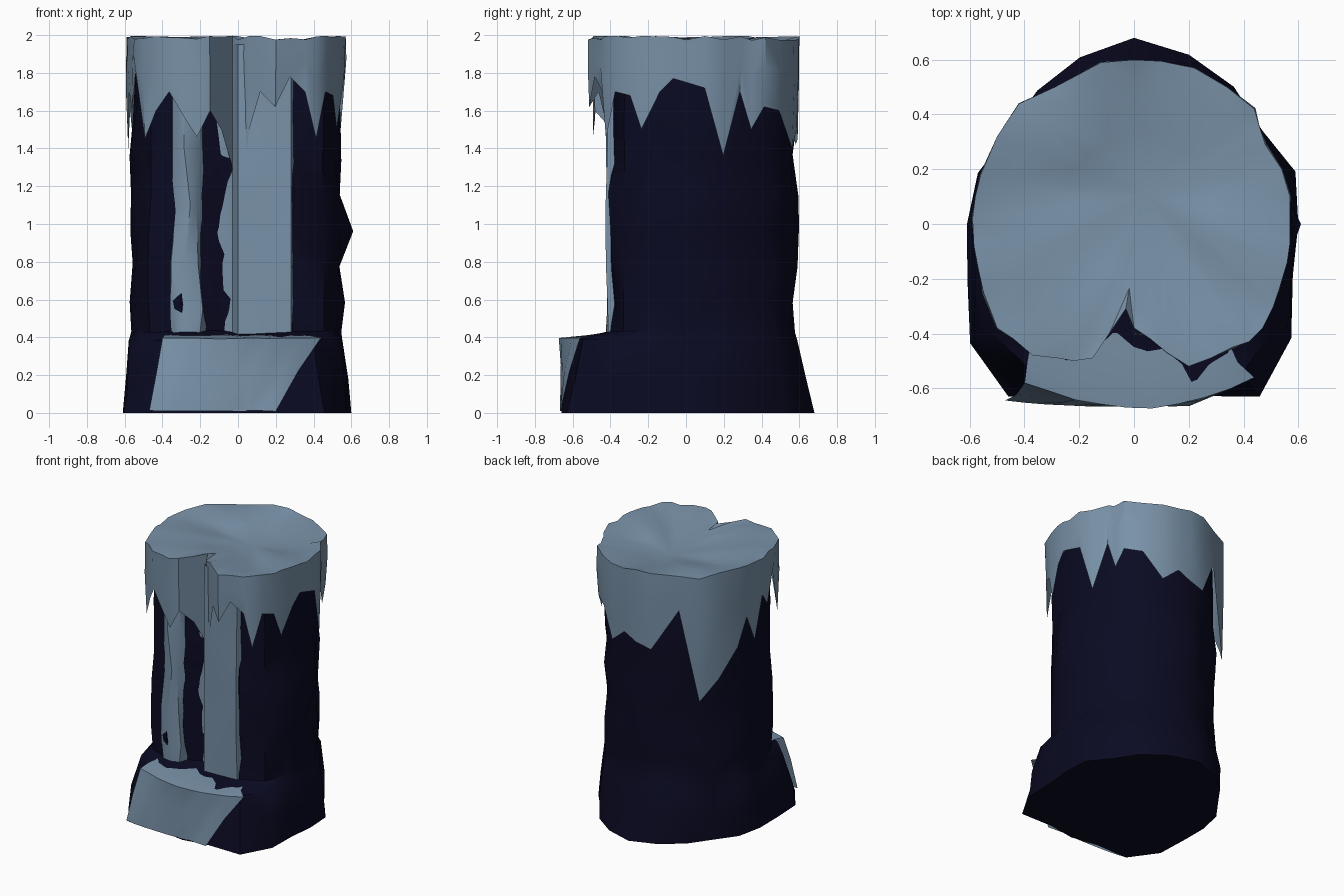
import bpy, bmesh, math, random
from mathutils import Vector

if "Cube" in bpy.data.objects:
    bpy.data.objects.remove(bpy.data.objects["Cube"])

random.seed(4)


def material(name, rgb):
    m = bpy.data.materials.new(name)
    m.diffuse_color = (*rgb, 1)
    m.use_nodes = True
    m.node_tree.nodes["Principled BSDF"].inputs["Base Color"].default_value = m.diffuse_color
    return m


ROCK = material("dark navy rock", (0.003, 0.003, 0.016))
ICE = material("frosty blue ice", (0.19, 0.285, 0.39))


def build(name, rows, mat, closed, caps=()):
    """Skin rows of points; caps are (row index, centre point) fans."""
    bm = bmesh.new()
    vs = [[bm.verts.new(p) for p in row] for row in rows]
    n = len(rows[0])
    last = n if closed else n - 1
    for a, b in zip(vs, vs[1:]):
        for i in range(last):
            j = (i + 1) % n
            if (i + len(rows)) % 2:
                bm.faces.new((a[i], a[j], b[j]))
                bm.faces.new((a[i], b[j], b[i]))
            else:
                bm.faces.new((a[i], a[j], b[i]))
                bm.faces.new((a[j], b[j], b[i]))
    for index, centre in caps:
        c = bm.verts.new(centre)
        for i in range(n):
            bm.faces.new((vs[index][i], vs[index][(i + 1) % n], c))
    bmesh.ops.recalc_face_normals(bm, faces=bm.faces)
    me = bpy.data.meshes.new(name)
    bm.to_mesh(me)
    bm.free()
    me.materials.append(mat)
    ob = bpy.data.objects.new(name, me)
    bpy.context.collection.objects.link(ob)
    bpy.ops.object.select_all(action='DESELECT')
    ob.select_set(True)
    bpy.context.view_layer.objects.active = ob
    bpy.ops.object.shade_smooth_by_angle(angle=math.radians(40))
    return ob


def jit(a):
    return random.uniform(-a, a)


# rock pillar: radii every 18 degrees from +x, for the foot, ledge and column
FOOT = [.60, .62, .58, .62, .65, .68, .64, .60, .57, .60,
        .61, .64, .74, .78, .66, .66, .66, .78, .71, .61]
LEDGE = [.56, .57, .56, .59, .59, .59, .58, .56, .56, .58,
         .58, .60, .66, .66, .63, .64, .64, .68, .63, .57]
COLUMN = [.55, .55, .54, .57, .58, .58, .56, .54, .55, .55,
          .56, .56, .575, .50, .34, .27, .33, .49, .56, .55]


def ring(radii, z, amount=0.0):
    pts = []
    for i, r in enumerate(radii):
        t = math.radians(18 * i)
        r += jit(amount)
        pts.append(Vector((r * math.cos(t), r * math.sin(t), z + jit(amount))))
    return pts


rock = [ring(FOOT, 0), ring([(a * .6 + b * .4) for a, b in zip(FOOT, LEDGE)], .18, .018),
        ring(LEDGE, .39, .008), ring(COLUMN, .43, .006)]
for z in (.6, .78, .96, 1.15, 1.35, 1.55):
    rock.append(ring(COLUMN, z, .018))
rock[6][0].x = .61          # outcrop on the right side
rock[6][19].x += .03
rock.append(ring([r * .97 for r in COLUMN], 1.8))
build("rock_pillar", rock, ROCK, True, [(0, (0, 0, 0)), (-1, (0, 0.1, 1.82))])

# ice cap: rim outline (x, y) with the height of the hanging edge below it
RIM = [(.57, 0, 1.75), (.57, .1, 1.72), (.54, .2, 1.36), (.48, .29, 1.7), (.46, .35, 1.5),
       (.44, .42, 1.62), (.34, .5, 1.6), (.22, .57, 1.4), (.1, .595, 1.5), (0, .6, 1.45),
       (-.12, .59, 1.42), (-.29, .5, 1.72), (-.42, .44, 1.05), (-.5, .32, 1.2),
       (-.56, .18, 1.4), (-.58, .1, 1.6), (-.59, .02, 1.4), (-.585, -.08, 1.7),
       (-.57, -.16, 1.6), (-.55, -.25, 1.8), (-.5, -.38, 1.45), (-.44, -.42, 1.6),
       (-.37, -.48, 1.7), (-.28, -.49, 1.55), (-.22, -.5, 1.46), (-.15, -.49, 1.6),
       (-.09, -.4, 1.5), (-.03, -.31, 1.3), (0, -.38, 1.07), (.06, -.42, 1.5),
       (.12, -.47, 1.7), (.2, -.52, 1.62), (.28, -.49, 1.78), (.36, -.45, 1.7),
       (.42, -.43, 1.45), (.47, -.38, 1.7), (.51, -.3, 1.68), (.53, -.24, 1.5),
       (.56, -.14, 1.7), (.57, -.07, 1.77)]
centre = Vector((.04, .11, 1.91))
cap = [[], [], [], [], []]
for x, y, z in RIM:
    k = 1 + jit(.012)
    cap[0].append((x * .985, y * .985, z))
    cap[1].append((x * k, y * k, z * .45 + 2 * .55))
    cap[2].append((x, y, 1.985 + jit(.012)))
    for row, f, h in ((3, .82, 1.98), (4, .45, 1.95)):
        p = centre.lerp(Vector((x, y, 0)), f)
        cap[row].append((p.x, p.y, h + .012 * math.sin(5 * x + 7 * y)))
build("ice_cap", cap, ICE, True, [(-1, centre)])

# frozen waterfall: folded sheet down the front groove
FOLDS = [(-.36, -.35), (-.34, -.40), (-.27, -.42), (-.20, -.40), (-.17, -.31),
         (-.09, -.315), (-.03, -.30), (.0, -.40), (.13, -.415), (.28, -.42), (.30, -.36)]
fall = []
for z in (.38, .55, .8, 1.1, 1.4, 1.7, 1.95):
    fall.append([(x + (jit(.02) if 0 < i < 6 else 0), y + jit(.008), z)
                 for i, (x, y) in enumerate(FOLDS)])
build("frozen_waterfall", fall, ICE, False)

# frozen pool spilling over the ledge: rows of (x left, x right, y, bow, z, jitter)
SPILL = [(-.36, .30, -.34, 0, .415, 0), (-.39, .38, -.52, .1, .41, .006),
         (-.40, .44, -.67, .6, .395, .008), (-.43, .32, -.665, .3, .22, .02),
         (-.47, .20, -.665, .08, .01, .006)]
spill = []
for x0, x1, y, bow, z, a in SPILL:
    row = []
    for i in range(10):
        x = x0 + (x1 - x0) * i / 9
        row.append((x, y + bow * x * x + jit(a), z + jit(a * .4)))
    spill.append(row)
build("frozen_ledge_spill", spill, ICE, False)
